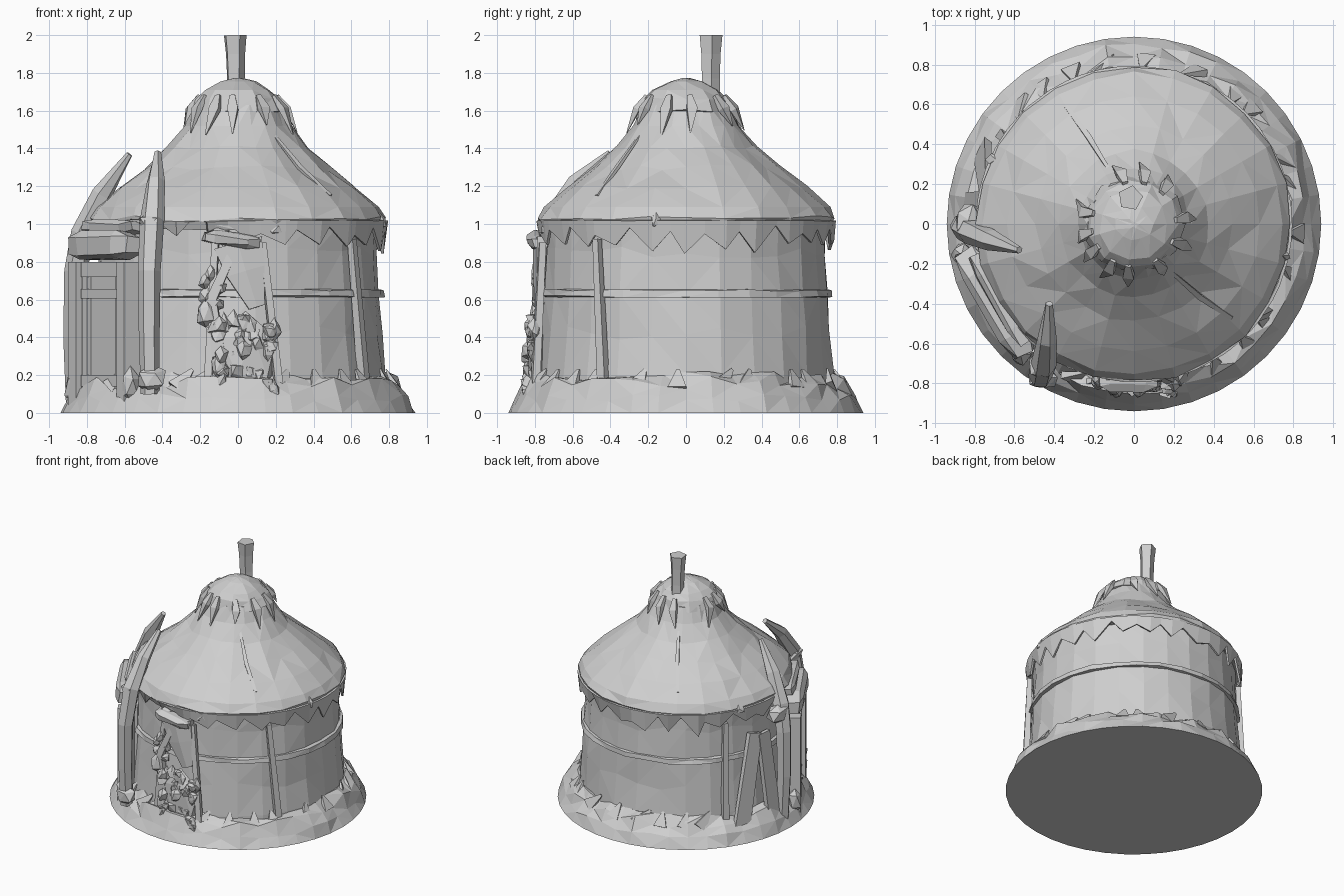
import bpy, bmesh, random
from math import sin, cos, pi, radians
from mathutils import Vector, Matrix

random.seed(4)
if "Cube" in bpy.data.objects:
    bpy.data.objects.remove(bpy.data.objects["Cube"], do_unlink=True)

felt = bpy.data.materials.new("pale grey felt")
felt.use_nodes = True
colour = (0.62, 0.62, 0.62, 1)
felt.diffuse_color = colour
felt.node_tree.nodes["Principled BSDF"].inputs["Base Color"].default_value = colour


def finish(name, bm):
    bmesh.ops.recalc_face_normals(bm, faces=bm.faces)
    mesh = bpy.data.meshes.new(name)
    bm.to_mesh(mesh)
    bm.free()
    mesh.materials.append(felt)
    ob = bpy.data.objects.new(name, mesh)
    bpy.context.collection.objects.link(ob)
    return ob


def wobble(amount):
    return random.uniform(-amount, amount)


def polar(deg, r, z):
    return Vector((r * cos(radians(deg)), r * sin(radians(deg)), z))


def lathe(name, profile, sides, jitter=0.0, jag=None, closed=False):
    """Revolve (r, z) points; jag = {ring index: height} roughens rings."""
    bm = bmesh.new()
    rings = []
    for k, (r, z) in enumerate(profile):
        ring = []
        for i in range(sides):
            drop = wobble(jag[k]) if jag and k in jag else 0
            rr = r + wobble(jitter) if z > 0 else r
            ring.append(bm.verts.new(polar(360 * i / sides, rr, z + drop)))
        rings.append(ring)
    pairs = list(zip(rings, rings[1:] + rings[:1])) if closed else list(zip(rings, rings[1:]))
    for a, b in pairs:
        for i in range(sides):
            j = (i + 1) % sides
            bm.faces.new((a[i], a[j], b[j], b[i]))
    if not closed:
        bm.faces.new(rings[0])
        bm.faces.new(rings[-1])
    bmesh.ops.triangulate(bm, faces=[f for f in bm.faces if len(f.verts) == 4])
    return finish(name, bm)


def tube(name, path, radii, sides=6, flat=1.0):
    """Sweep a polygon along points; flat squashes it radially."""
    bm = bmesh.new()
    pts = [Vector(p) for p in path]
    rings = []
    for k, p in enumerate(pts):
        along = (pts[min(k + 1, len(pts) - 1)] - pts[max(k - 1, 0)]).normalized()
        out = Vector((p.x, p.y, 0)).normalized()
        side = along.cross(out).normalized()
        out = side.cross(along)
        rings.append([bm.verts.new(p + radii[k] * (side * cos(a) + out * sin(a) * flat))
                      for a in (2 * pi * (i + 0.5) / sides for i in range(sides))])
    for a, b in zip(rings, rings[1:]):
        for i in range(sides):
            j = (i + 1) % sides
            bm.faces.new((a[i], a[j], b[j], b[i]))
    bm.faces.new(rings[0])
    bm.faces.new(rings[-1])
    return finish(name, bm)


def block(name, frame, centre, size, rough=0.0):
    bm = bmesh.new()
    bmesh.ops.create_cube(bm, size=1)
    if rough:
        bmesh.ops.bevel(bm, geom=bm.edges[:], offset=0.2, segments=1, affect='EDGES')
    for v in bm.verts:
        v.co = Vector(c * s + m + wobble(rough) for c, s, m in zip(v.co, size, centre))
    bm.transform(frame)
    return finish(name, bm)


def lump(name, centre, size, rough=0.25):
    bm = bmesh.new()
    bmesh.ops.create_icosphere(bm, subdivisions=1, radius=1)
    for v in bm.verts:
        v.co = Vector(centre) + Vector(c * s * (1 + wobble(rough)) for c, s in zip(v.co, size))
    return finish(name, bm)


# Body: earth bank, wall, belt and roof
lathe("earth_bank", [(0.94, 0), (0.90, 0.08), (0.85, 0.16), (0.79, 0.19), (0.74, 0.19)], 40, 0.014,
      {1: 0.02, 2: 0.035, 3: 0.03})
lathe("wall", [(0.80, 0), (0.785, 0.2), (0.765, 0.42), (0.75, 0.63), (0.735, 0.85), (0.74, 1.02)],
      26, 0.007, {2: 0.04, 4: 0.03})
lathe("belt", [(0.74, 0.61), (0.775, 0.615), (0.77, 0.65), (0.74, 0.655)], 28, 0.005,
      {1: 0.006, 2: 0.006}, closed=True)
lathe("roof", [(0.72, 0.985), (0.77, 0.98), (0.79, 1.03), (0.755, 1.09), (0.63, 1.195), (0.49, 1.30),
               (0.37, 1.405), (0.28, 1.52), (0.225, 1.63)], 24, 0.011,
      {1: 0.015, 2: 0.015, 4: 0.012, 5: 0.015, 6: 0.012})

# Ragged felt hanging below the eaves
bm = bmesh.new()
n = 50
turns = [360 * (i + wobble(0.3)) / n for i in range(n)]
top = [bm.verts.new(polar(t, 0.78, 1.02)) for t in turns]
low = [bm.verts.new(polar(t, 0.765 + wobble(0.012), (0.955 if i % 2 else 0.88) + wobble(0.04)
                          + (0.06 if 180 < t < 275 else 0))) for i, t in enumerate(turns)]
for i in range(n):
    bm.faces.new((top[i], top[(i + 1) % n], low[(i + 1) % n], low[i]))
fringe = finish("eave_fringe", bm)
solid = fringe.modifiers.new("thickness", 'SOLIDIFY')
solid.thickness = 0.015

# Crown cap with drooping tatters, and chimney
lathe("crown_cap", [(0.20, 1.585), (0.25, 1.60), (0.225, 1.66), (0.175, 1.71), (0.09, 1.755),
                    (0.02, 1.772)], 11, 0.012, {1: 0.012, 2: 0.012})
for deg in (5, 48, 76, 102, 165, 190, 212, 240, 262, 300, 335):
    drop = random.uniform(0.07, 0.14)
    tube("crown_tatter", [polar(deg, 0.21, 1.68), polar(deg + 2, 0.262, 1.61),
                          polar(deg + wobble(9), 0.268 + drop * 0.4, 1.60 - drop)],
         [0.02, 0.04, 0.004], 4, 0.6)
tube("chimney", [(-0.012, 0.13, 1.55), (-0.014, 0.13, 1.77), (-0.016, 0.13, 1.9), (-0.018, 0.13, 2.0)],
     [0.055, 0.05, 0.054, 0.064], 5)

# Doorway: local x runs along the wall, y points outward
out = Vector((-0.86, -0.51, 0)).normalized()
along = Vector((-out.y, out.x, 0))
frame = Matrix.Translation((-0.70, -0.395, 0)) @ Matrix(
    (along, out, Vector((0, 0, 1)))).transposed().to_4x4()
block("door_panel", frame, (0, -0.04, 0.4), (0.5, 0.09, 0.8))
for s in (-1, 1):
    block("door_jamb", frame, (s * 0.25, 0, 0.4), (0.08, 0.12, 0.8))
    block("door_stile", frame, (s * 0.17, 0.005, 0.42), (0.05, 0.05, 0.74))
    lump("door_foot", frame @ Vector((s * 0.29, 0.02, 0.14)), (0.06, 0.06, 0.1))
for z, h in ((0.05, 0.08), (0.17, 0.06), (0.63, 0.05), (0.76, 0.08)):
    block("door_rail", frame, (0, 0.005, z), (0.40, 0.06, h))
block("door_lintel", frame, (0, 0.0, 0.885), (0.60, 0.15, 0.15), 0.012)
block("door_hood", frame, (0, -0.05, 0.985), (0.50, 0.13, 0.08), 0.012)

# Tusks on either side of the door
tube("rear_tusk", [(-0.86, 0.0, 0.02), (-0.87, -0.01, 0.4), (-0.86, -0.02, 0.75), (-0.82, -0.04, 0.95),
                   (-0.72, -0.08, 1.16), (-0.575, -0.13, 1.37)], [0.05, 0.055, 0.06, 0.065, 0.055, 0.018])
tube("front_tusk", [(-0.465, -0.755, 0.1), (-0.47, -0.765, 0.4), (-0.47, -0.765, 0.75),
                    (-0.455, -0.71, 1.02), (-0.435, -0.58, 1.22), (-0.425, -0.40, 1.375)],
     [0.05, 0.055, 0.06, 0.065, 0.05, 0.02])
lump("front_tusk_foot", (-0.46, -0.77, 0.18), (0.085, 0.07, 0.08))
lump("front_tusk_binding", (-0.455, -0.71, 1.0), (0.08, 0.075, 0.06))
lump("rear_tusk_binding", (-0.83, 0.02, 0.9), (0.085, 0.09, 0.08))

# Boards leaning on the wall behind the door, and thin poles
tube("leaning_board", [polar(153, 0.855, 0.05), polar(166, 0.765, 0.78)], [0.09, 0.085], 4, 0.3)
tube("leaning_board", [polar(174, 0.855, 0.05), polar(172, 0.77, 0.76)], [0.09, 0.08], 4, 0.3)
for a, b, h in ((146, 147, 0.92), (-33, -38, 0.92)):
    tube("wall_pole", [polar(a, 0.80, 0.1), polar(b, 0.765, h)], [0.035, 0.025], 4)

# Rack at the front with a hood, hanging cloth and bundles
block("rack_hood", Matrix.Rotation(0.12, 4, 'Y'), (-0.14, -0.77, 0.905), (0.30, 0.13, 0.07), 0.012)
tube("rack_cloth", [(0.0, -0.765, 0.9), (0.04, -0.775, 0.75), (0.1, -0.785, 0.56)],
     [0.15, 0.12, 0.05], 6, 0.3)
for x0, x1 in ((-0.12, -0.16), (0.13, 0.22)):
    tube("rack_post", [(x0, -0.76, 0.9), (x1, -0.80, 0.1)], [0.025, 0.03], 4)
tube("rack_strap", [(-0.03, -0.785, 0.85), (-0.14, -0.79, 0.6), (-0.1, -0.80, 0.3)],
     [0.03, 0.04, 0.05], 4, 0.6)
lump("bundle_core", (0.04, -0.79, 0.3), (0.17, 0.05, 0.24), 0.12)
for i in range(36):
    z = random.uniform(0.1, 0.5)
    lump("hanging_bundle", (0.04 + wobble(0.16), -0.80 - random.random() * 0.06 * (0.9 - z), z),
         (0.04, 0.035, 0.05), 0.5)
lump("hanging_bag", (-0.17, -0.79, 0.52), (0.06, 0.045, 0.08))
for i in range(5):
    lump("strap_knot", (-0.14 + wobble(0.05), -0.78, 0.58 + 0.04 * i), (0.035, 0.035, 0.04), 0.4)

# Jagged clods where the bank meets the wall, and knots under the eaves
for deg in range(-140, 145, 14):
    turn = deg + wobble(6)
    tube("bank_clod", [polar(turn - 3, 0.84, 0.13), polar(turn + wobble(4), 0.785, 0.23)],
         [0.07, 0.012], 4, 0.4)
for deg in (-12, 155, 262, 285):
    lump("eave_knot", polar(deg, 0.765, 0.98 + wobble(0.04)), (0.05, 0.035, 0.04), 0.4)

# Raised seams in the roof felt
for a, b in ((115, 120), (-52, -44)):
    tube("roof_seam", [polar(a, 0.31, 1.47), polar((a + b) / 2, 0.49, 1.30), polar(b, 0.68, 1.15)],
         [0.012, 0.02, 0.014], 4, 0.6)
